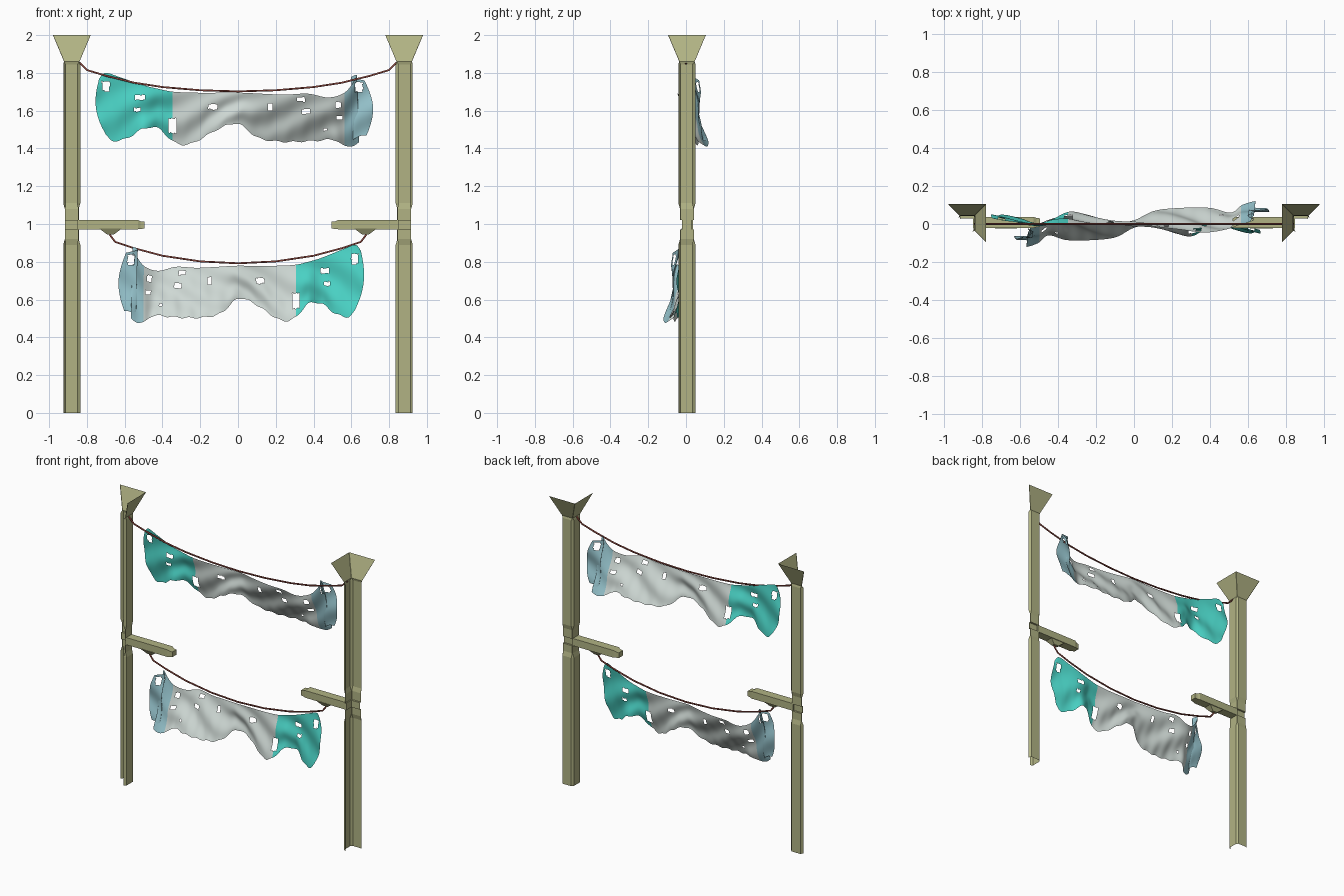
import bpy, math
from mathutils import Vector

if "Cube" in bpy.data.objects:
    bpy.data.objects.remove(bpy.data.objects["Cube"])


def material(name, rgb):
    m = bpy.data.materials.new(name)
    m.diffuse_color = (*rgb, 1)
    m.use_nodes = True
    m.node_tree.nodes["Principled BSDF"].inputs["Base Color"].default_value = m.diffuse_color
    return m


KHAKI = material("khaki_metal", (0.44, 0.45, 0.23))
TEAL = material("teal_cloth", (0.07, 0.66, 0.57))
GREY = material("pale_grey_cloth", (0.62, 0.69, 0.66))
BLUE = material("pale_blue_cloth", (0.31, 0.56, 0.62))
ROPE = material("red_brown_rope", (0.25, 0.06, 0.045))


def make(name, verts, faces, mats):
    me = bpy.data.meshes.new(name)
    me.from_pydata(verts, [], faces)
    for m in mats:
        me.materials.append(m)
    ob = bpy.data.objects.new(name, me)
    bpy.context.collection.objects.link(ob)
    return ob


def loft(name, rings, closed=False, caps=False):
    n = len(rings[0])
    verts = [p for r in rings for p in r]
    faces = []
    for i in range(len(rings) - 1):
        for j in range(n if closed else n - 1):
            k = (j + 1) % n
            faces.append((i * n + j, i * n + k, (i + 1) * n + k, (i + 1) * n + j))
    if caps:
        faces.append(tuple(range(n))[::-1])
        faces.append(tuple(range(len(verts) - n, len(verts))))
    return make(name, verts, faces, [KHAKI])


# Open angle-section posts, pinched where the arms join, flared at the top
def angle_ring(s, z, h, lip, sy=1.0):
    c = lip * 0.65
    pts = [(h, h - lip), (h - c, h), (-h + c, h), (-h, h - c), (-h, -h + c), (-h + lip, -h)]
    return [(s * (0.88 + x), 0.005 + y * sy, z) for x, y in pts]


levels = [(0, .045, .018), (.89, .045, .018), (.92, .037, .003), (.972, .037, .003),
          (.972, .037, .003, .65), (1.02, .037, .003, .65), (1.02, .037, .003),
          (1.08, .037, .003), (1.11, .045, .018), (1.845, .045, .018),
          (1.86, .041, .002), (2.0, .1, .002)]
# Arms: box beams with a tapered tip
arm_steps = [(.85, 1, 0), (.53, 1, 0), (.515, .8, -.003), (.495, .72, -.003)]
for side, s in (("left", -1), ("right", 1)):
    loft(side + "_post", [angle_ring(s, *l) for l in levels])
    loft(side + "_arm", [[(s * x, .008 + a * .03 * k, .997 + dz + b * .025 * k)
                          for a, b in ((-1, -1), (1, -1), (1, 1), (-1, 1))]
                         for x, k, dz in arm_steps], True, True)
    # Hanging lug under each arm
    loft(side + "_rope_lug", [[(s * (.675 + a * w), .005 + b * d, z)
                               for a, b in ((-1, -1), (1, -1), (1, 1), (-1, 1))]
                              for z, w, d in ((.945, .018, .012), (.975, .058, .03))], True, True)


# Sagging ropes
def rope(name, half):
    cu = bpy.data.curves.new(name, "CURVE")
    cu.dimensions = "3D"
    cu.bevel_depth = 0.0055
    cu.bevel_resolution = 1
    pts = [(-x, z) for x, z in half] + [(x, z) for x, z in half[-2::-1]]
    sp = cu.splines.new("POLY")
    sp.points.add(len(pts) - 1)
    for p, (x, z) in zip(sp.points, pts):
        p.co = (x, 0.0, z, 1)
    cu.materials.append(ROPE)
    bpy.context.collection.objects.link(bpy.data.objects.new(name, cu))


rope("upper_rope", [(.84, 1.855), (.8, 1.815), (.7, 1.785), (.55, 1.748), (.4, 1.725), (.2, 1.708), (0, 1.702)])
rope("lower_rope", [(.68, .945), (.65, .905), (.55, .872), (.4, .832), (.2, .802), (0, .792)])

# Torn cloth banner: columns of top (x, z, y) and bottom (x, z, y)
columns = [
    (-.735, 1.77, .03, -.70, 1.47, .05), (-.70, 1.80, .02, -.66, 1.44, .045),
    (-.62, 1.775, .01, -.585, 1.455, .025), (-.50, 1.735, .0, -.50, 1.505, -.01),
    (-.42, 1.715, .0, -.42, 1.505, .03), (-.34, 1.70, .0, -.34, 1.435, .065),
    (-.22, 1.695, .0, -.25, 1.425, .05), (-.08, 1.695, .0, -.10, 1.505, .01),
    (.02, 1.695, .0, .0, 1.53, .02), (.12, 1.69, -.015, .11, 1.455, .07),
    (.25, 1.685, -.03, .25, 1.435, .085), (.37, 1.69, -.045, .40, 1.44, .085),
    (.48, 1.67, -.03, .51, 1.445, .06), (.57, 1.70, .0, .57, 1.41, .10),
    (.63, 1.785, .02, .64, 1.43, .12), (.60, 1.775, .045, .61, 1.45, .09),
    (.67, 1.76, .07, .68, 1.47, .085)]
# Holes: centre x, z and width, height
holes = [(-.70, 1.73, .04, .05), (-.52, 1.67, .055, .025), (-.53, 1.605, .035, .02),
         (-.345, 1.52, .045, .075), (-.13, 1.62, .045, .03), (.17, 1.62, .03, .035),
         (.33, 1.66, .04, .022), (.36, 1.595, .05, .025), (.53, 1.63, .03, .03),
         (.535, 1.56, .03, .02), (.64, 1.725, .04, .05), (.46, 1.50, .02, .015)]


def spline(t):
    n = len(columns) - 1
    i = min(int(t * n), n - 1)
    f = t * n - i
    a, b, c, d = (columns[min(max(i + k, 0), n)] for k in (-1, 0, 1, 2))
    return [.5 * (2 * q + (r - p) * f + (2 * p - 5 * q + 4 * r - w) * f * f
                  + (3 * q - p - 3 * r + w) * f ** 3) for p, q, r, w in zip(a, b, c, d)]


def banner(name, place):
    nu, nv = 192, 40
    pts = []
    for i in range(nu + 1):
        t = i / nu
        xt, zt, yt, xb, zb, yb = spline(t)
        for j in range(nv + 1):
            v = j / nv
            belly = math.sin(math.pi * v)
            x = xt + (xb - xt) * v
            # end edges bow outwards, folds ripple the middle
            x += belly * (.04 * max(0, t - .93) / .07 - .035 * max(0, .08 - t) / .08)
            y = yt + (yb - yt) * v ** 1.2 + belly * .012 * math.sin(19 * x + 7 * v)
            z = zt + (zb - zt) * v + .004 * math.sin(70 * x) * v
            pts.append(Vector((x, y, z)))
    faces, index = [], []
    for i in range(nu):
        for j in range(nv):
            a = i * (nv + 1) + j
            f = (a, a + nv + 1, a + nv + 2, a + 1)
            c = sum((pts[k] for k in f), Vector()) / 4
            if any(abs(c.x - hx) * 2 < w and abs(c.z - hz) * 2 < h for hx, hz, w, h in holes):
                continue
            faces.append(f)
            index.append(0 if c.x < -.345 else (2 if c.x > .565 else 1))
    ob = make(name, [place(p) for p in pts], faces, [TEAL, GREY, BLUE])
    for p, k in zip(ob.data.polygons, index):
        p.material_index = k
        p.use_smooth = True


banner("upper_banner", lambda p: p)
# The lower banner is the same cloth turned round and narrower
banner("lower_banner", lambda p: Vector((-.885 * p.x, -p.y, .89 + (p.z - 1.80) * 1.06)))
